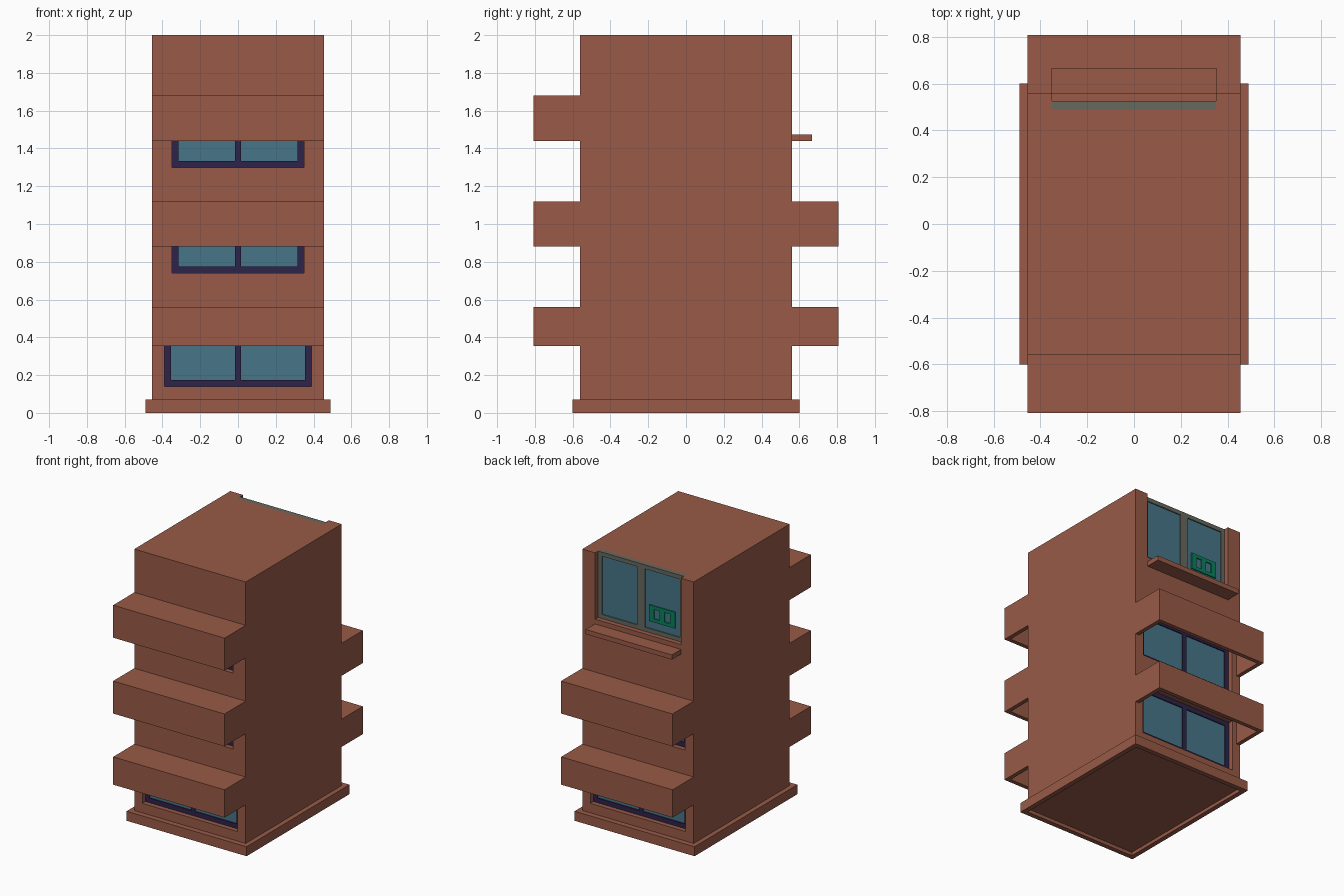
import bpy, bmesh
from mathutils import Matrix, Vector

if "Cube" in bpy.data.objects:
    bpy.data.objects.remove(bpy.data.objects["Cube"])


def mat(name, hexcol):
    m = bpy.data.materials.new(name)
    c = [int(hexcol[i:i + 2], 16) / 255 for i in (0, 2, 4)]
    m.diffuse_color = [v / 12.92 if v < 0.04 else ((v + 0.055) / 1.055) ** 2.4 for v in c] + [1]
    m.use_nodes = True
    m.node_tree.nodes["Principled BSDF"].inputs["Base Color"].default_value = m.diffuse_color
    return m


BRICK = mat("brick brown", "985A47")
GLASS = mat("window glass blue", "477689")
NAVY = mat("dark navy frame", "2D2348")
GREY = mat("grey frame", "67685F")
GREEN = mat("sign green", "08805C")


def boxes(name, specs, material):
    """One object made from boxes given as (x0, x1, y0, y1, z0, z1)."""
    bm = bmesh.new()
    for x0, x1, y0, y1, z0, z1 in specs:
        c = Vector((x0 + x1, y0 + y1, z0 + z1)) / 2
        s = Matrix.Diagonal((abs(x1 - x0), abs(y1 - y0), abs(z1 - z0), 1))
        bmesh.ops.create_cube(bm, size=1, matrix=Matrix.Translation(c) @ s)
    me = bpy.data.meshes.new(name)
    bm.to_mesh(me)
    bm.free()
    me.materials.append(material)
    ob = bpy.data.objects.new(name, me)
    bpy.context.collection.objects.link(ob)
    return ob


def cut(ob, specs):
    """Subtract boxes from an object."""
    cutter = boxes("cutter", specs, BRICK)
    cutter.hide_render = True
    mod = ob.modifiers.new("cut", 'BOOLEAN')
    mod.operation, mod.solver, mod.object = 'DIFFERENCE', 'EXACT', cutter
    me = bpy.data.meshes.new_from_object(ob.evaluated_get(bpy.context.evaluated_depsgraph_get()))
    ob.modifiers.clear()
    ob.data = me
    bpy.data.objects.remove(cutter)


W, D = 0.455, 0.56          # half width and half depth of the tower
FRAME, BACK = 0.525, 0.49   # frame face and recess floor, distance from the middle

# windows: side, half width, bottom, top, frame colour
windows = [(-1, 0.39, 0.14, 0.52, NAVY), (-1, 0.35, 0.74, 1.09, NAVY),
           (-1, 0.35, 1.30, 1.65, NAVY), (1, 0.39, 0.14, 0.52, NAVY),
           (1, 0.385, 0.74, 1.09, NAVY), (1, 0.35, 1.51, 2.0, GREY)]

# tower with window recesses (the top back one is open to the roof)
tower = boxes("tower", [(-W, W, -D, D, 0.03, 2)], BRICK)
cut(tower, [(-w, w, s * BACK, s * 0.65, z0, z1 if z1 < 2 else 2.1)
            for s, w, z0, z1, m in windows])

# plinth with a shallow hollow underside
plinth = boxes("plinth", [(-0.49, 0.49, -0.6, 0.6, 0, 0.07)], BRICK)
cut(plinth, [(-0.455, 0.455, -0.565, 0.565, -0.1, 0.025)])

# windows: outer frame, central bar and glass
for s, w, z0, z1, m in windows:
    r = 0.034 if m is NAVY else 0.03
    c = 0.016 if m is NAVY else 0.033
    ya, yb = s * BACK, s * FRAME
    boxes("window_frame", [(-w, w, ya, yb, z0, z0 + r), (-w, w, ya, yb, z1 - r, z1),
                           (-w, r - w, ya, yb, z0 + r, z1 - r),
                           (w - r, w, ya, yb, z0 + r, z1 - r),
                           (-c, c, ya, yb, z0 + r, z1 - r)], m)
    boxes("window_glass", [(-w + r, -c, ya, s * 0.517, z0 + r, z1 - r),
                           (c, w - r, ya, s * 0.517, z0 + r, z1 - r)], GLASS)

# hollow awnings, open below
for s, z0, z1 in [(-1, 0.355, 0.56), (-1, 0.88, 1.12), (-1, 1.44, 1.68),
                  (1, 0.355, 0.56), (1, 0.88, 1.12)]:
    awning = boxes("awning", [(-W, W, s * D, s * 0.807, z0, z1)], BRICK)
    cut(awning, [(-W + 0.03, W - 0.03, s * (D - 0.1), s * 0.777, z0 - 0.1, z1 - 0.03)])

# sill under the top back window
boxes("back_sill", [(-0.352, 0.352, D, 0.667, 1.44, 1.475)], BRICK)

# thin green plate with two slots on the back glass
y0, y1 = 0.517, 0.525
boxes("green_plate", [(-0.276, -0.065, y0, y1, 1.595, 1.62),
                      (-0.276, -0.065, y0, y1, 1.69, 1.715),
                      (-0.276, -0.235, y0, y1, 1.62, 1.69),
                      (-0.19, -0.15, y0, y1, 1.62, 1.69),
                      (-0.105, -0.065, y0, y1, 1.62, 1.69)], GREEN)
